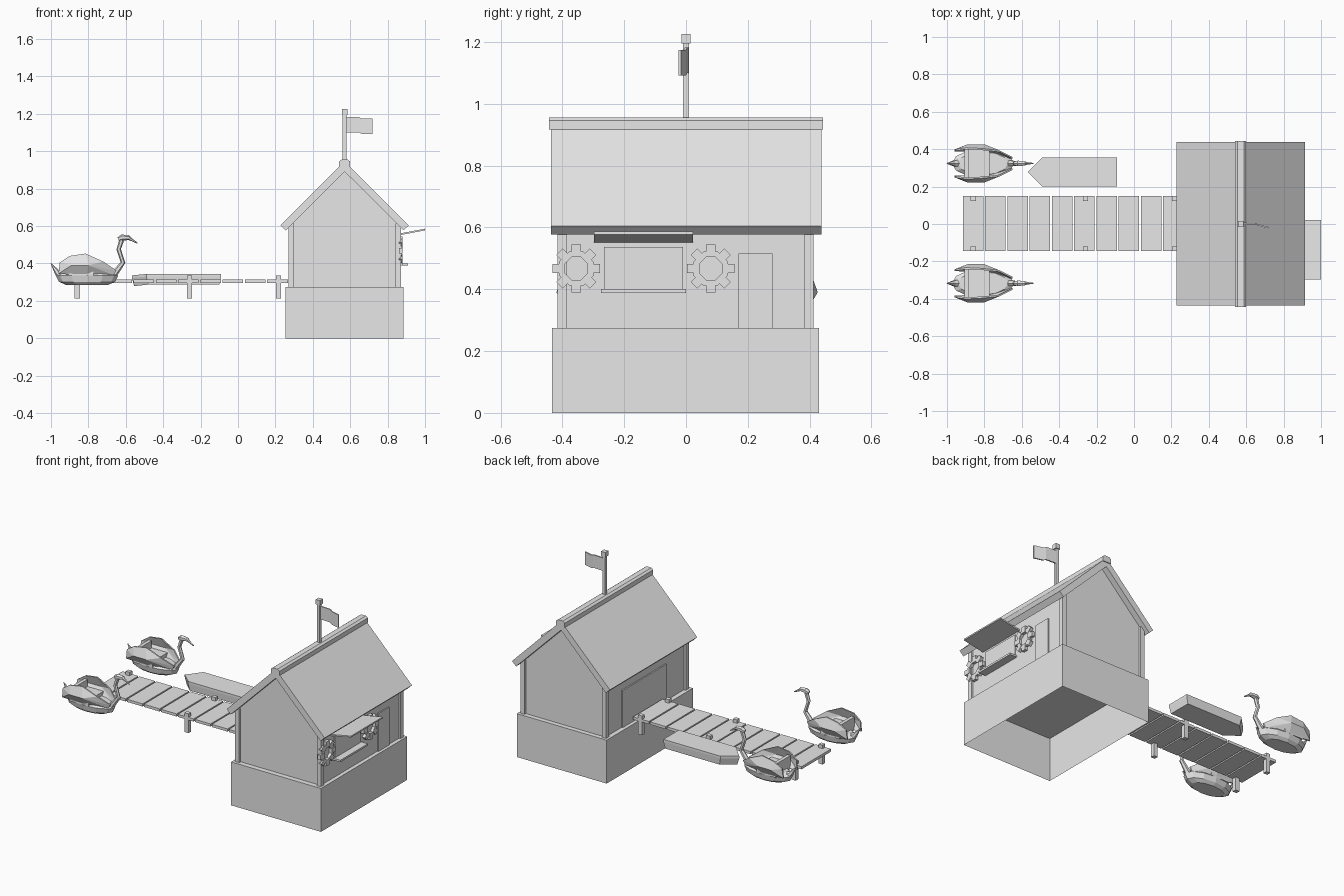
import bpy, bmesh, math
from mathutils import Vector

old = bpy.data.objects.get("Cube")
if old:
    bpy.data.objects.remove(old, do_unlink=True)

grey = bpy.data.materials.new("plain_grey")
grey.use_nodes = True
grey.diffuse_color = (0.8, 0.8, 0.8, 1)
grey.node_tree.nodes["Principled BSDF"].inputs["Base Color"].default_value = (0.8, 0.8, 0.8, 1)


def finish(name, bm, fix_normals=True):
    if fix_normals:
        bmesh.ops.recalc_face_normals(bm, faces=bm.faces)
    mesh = bpy.data.meshes.new(name)
    bm.to_mesh(mesh)
    bm.free()
    mesh.materials.append(grey)
    ob = bpy.data.objects.new(name, mesh)
    bpy.context.scene.collection.objects.link(ob)
    return ob


def loft(name, rings, caps=True, closed=False):
    """Skin a list of equal-length point rings."""
    bm = bmesh.new()
    rows = [[bm.verts.new(p) for p in ring] for ring in rings]
    n = len(rows[0])
    pairs = list(zip(rows, rows[1:])) + ([(rows[-1], rows[0])] if closed else [])
    for a, b in pairs:
        for i in range(n):
            j = (i + 1) % n
            bm.faces.new((a[i], a[j], b[j], b[i]))
    if caps and not closed:
        bm.faces.new(rows[0])
        bm.faces.new(rows[-1])
    return finish(name, bm)


def box(name, x, y, z):
    corners = [(x[0], y[0]), (x[1], y[0]), (x[1], y[1]), (x[0], y[1])]
    return loft(name, [[(px, py, h) for px, py in corners] for h in z])


def slab_y(name, outline, y):
    """Extrude an x-z outline along y."""
    return loft(name, [[(px, d, pz) for px, pz in outline] for d in y])


# Hollow base, open underneath
bm = bmesh.new()
lo = [bm.verts.new(p) for p in ((0.255, -0.433, 0), (0.885, -0.433, 0), (0.885, 0.43, 0), (0.255, 0.43, 0))]
hi = [bm.verts.new((v.co.x, v.co.y, 0.275)) for v in lo]
for i in range(4):
    j = (i + 1) % 4
    bm.faces.new((lo[i], lo[j], hi[j], hi[i]))
bm.faces.new(hi)
finish("base", bm, False)

# House body with gables, and corner posts
MID = 0.57
slab_y("house_walls", [(0.285, 0.275), (0.86, 0.275), (0.86, 0.61), (MID, 0.9), (0.285, 0.61)], (-0.4, 0.4))
for sx, x in (("left", 0.857), ("right", 0.285)):
    for sy, y in (("front", -0.4), ("back", 0.398)):
        box(f"{sy}_{sx}_corner_post", (x - 0.014, x + 0.014), (y - 0.015, y + 0.015), (0.275, 0.615))

# Roof slabs and ridge cap
for side, s in (("left", 1), ("right", -1)):
    slab_y(side + "_roof", [(MID, 0.947), (MID + s * 0.343, 0.604), (MID + s * 0.315, 0.577), (MID, 0.891)], (-0.437, 0.438))
slab_y("ridge_cap", [(0.54, 0.917), (0.54, 0.945), (0.553, 0.955), (0.587, 0.955), (0.6, 0.945), (0.6, 0.917)], (-0.443, 0.443))

# Flag
box("flag_pole", (0.56, 0.58), (-0.01, 0.01), (0.94, 1.2))
box("flag_pole_cap", (0.555, 0.585), (-0.015, 0.015), (1.195, 1.225))
wave = [(0.578, 0.004, 1.182), (0.648, 0, 1.182), (0.662, -0.004, 1.174), (0.72, -0.02, 1.174)]
loft("flag", [[(x, y - 0.004, z - 0.082), (x, y + 0.004, z - 0.082), (x, y + 0.004, z), (x, y - 0.004, z)]
              for x, y, z in wave])

# Serving window, sill, awning and doors
box("window_panel", (0.858, 0.866), (-0.265, -0.01), (0.4, 0.537))
box("window_sill", (0.858, 0.91), (-0.275, 0.0), (0.388, 0.4))
slab_y("awning", [(0.858, 0.55), (1.0, 0.577), (1.0, 0.586), (0.858, 0.559)], (-0.297, 0.022))
box("side_door", (0.858, 0.867), (0.17, 0.28), (0.275, 0.515))
box("dock_door", (0.277, 0.286), (-0.2, 0.24), (0.275, 0.51))

# Lifebuoys: eight-sided rings with eight bands
for name, cy in (("front_lifebuoy", -0.355), ("back_lifebuoy", 0.08)):
    cz = 0.467
    rings = []
    for k in range(8):
        a = math.radians(45 * k + 22.5)
        rings.append([(x, cy + r * math.cos(a), cz + r * math.sin(a))
                      for x, r in ((0.862, 0.04), (0.862, 0.06), (0.878, 0.06), (0.878, 0.04))])
    loft(name, rings, closed=True)
    for k in range(8):
        a = math.radians(45 * k)
        out, side = Vector((0, math.cos(a), math.sin(a))), Vector((0, -math.sin(a), math.cos(a)))
        c = Vector((0, cy, cz))
        loft(name + "_band", [[c + out * r + side * w + Vector((x, 0, 0))
                               for x, w in ((0.861, -0.015), (0.861, 0.015), (0.88, 0.015), (0.88, -0.015))]
                              for r in (0.038, 0.077)])

# Dock planks and piles
for i in range(10):
    x = -0.915 + 0.119 * i
    box("dock_plank", (x, x + 0.11), (-0.145, 0.15), (0.296, 0.313))
for x in (-0.86, -0.26, 0.217):
    for y in (-0.132, 0.137):
        box("dock_pile", (x - 0.014, x + 0.014), (y - 0.013, y + 0.013), (0.213, 0.335))

# Flat boat with a pointed bow
deck = [(-0.09, 0.2), (-0.09, 0.355), (-0.49, 0.355), (-0.568, 0.278), (-0.49, 0.2)]
loft("flat_boat", [[(-0.3 + (x + 0.3) * s, 0.278 + (y - 0.278) * s, z - (0.008 if x < -0.5 else 0))
                    for x, y in deck] for z, s in ((0.287, 0.95), (0.33, 1), (0.344, 1))])


def tube(name, cy, path, sides=6):
    """Tapered tube through (x, z, radius) points."""
    rings = []
    for i, (x, z, r) in enumerate(path):
        a, b = path[max(i - 1, 0)], path[min(i + 1, len(path) - 1)]
        t = Vector((b[0] - a[0], 0, b[1] - a[1])).normalized()
        n = Vector((-t.z, 0, t.x))
        angles = [math.tau * k / sides for k in range(sides)]
        rings.append([Vector((x, cy, z)) + n * r * math.cos(q) + Vector((0, r * math.sin(q), 0)) for q in angles])
    return loft(name, rings)


def swan_boat(cy):
    # Faceted hull
    rings = []
    for z, s in ((0.286, 0.68), (0.302, 0.9), (0.335, 1.0), (0.352, 0.8)):
        rings.append([(-0.807 + 0.167 * s * math.cos(math.tau * k / 12),
                       cy + 0.077 * s * math.sin(math.tau * k / 12), z) for k in range(12)])
    loft("swan_hull", rings)
    # Neck, head, beak and tail
    tube("swan_neck", cy, [(-0.668, 0.335, 0.018), (-0.615, 0.405, 0.013), (-0.638, 0.476, 0.012), (-0.622, 0.525, 0.013)])
    tube("swan_head", cy, [(-0.64, 0.53, 0.011), (-0.62, 0.538, 0.017), (-0.585, 0.538, 0.013), (-0.574, 0.53, 0.008),
                           (-0.538, 0.509, 0.003)])
    tube("swan_tail", cy, [(-0.93, 0.325, 0.025), (-0.965, 0.35, 0.016), (-1.0, 0.4, 0.002)])
    # Bench with a backrest
    box("swan_bench", (-0.895, -0.773), (cy - 0.075, cy + 0.075), (0.335, 0.375))
    box("swan_backrest", (-0.907, -0.885), (cy - 0.075, cy + 0.075), (0.335, 0.42))
    # Bulged wings either side
    outline = [(-0.96, 0.345, 0.074), (-0.953, 0.405, 0.076), (-0.9, 0.44, 0.084), (-0.815, 0.453, 0.08),
               (-0.72, 0.41, 0.07), (-0.65, 0.362, 0.035), (-0.665, 0.338, 0.035), (-0.81, 0.335, 0.07)]
    for s in (-1, 1):
        bm = bmesh.new()
        rows = []
        for off in (0, -0.009):
            rim = [bm.verts.new((x, cy + s * (o + off), z)) for x, z, o in outline]
            hubs = [bm.verts.new((x, cy + s * (0.102 + off), 0.39)) for x in (-0.89, -0.8)]
            rows.append(rim)
            for i in range(8):
                j = (i + 1) % 8
                near = [hubs[0 if k in (0, 1, 2) else 1] for k in (i, j)]
                face = [rim[i], rim[j], near[1]] + ([near[0]] if near[0] != near[1] else [])
                bm.faces.new(face)
        for i in range(8):
            j = (i + 1) % 8
            bm.faces.new((rows[0][i], rows[0][j], rows[1][j], rows[1][i]))
        finish("swan_wing", bm)


for y in (0.324, -0.317):
    swan_boat(y)
